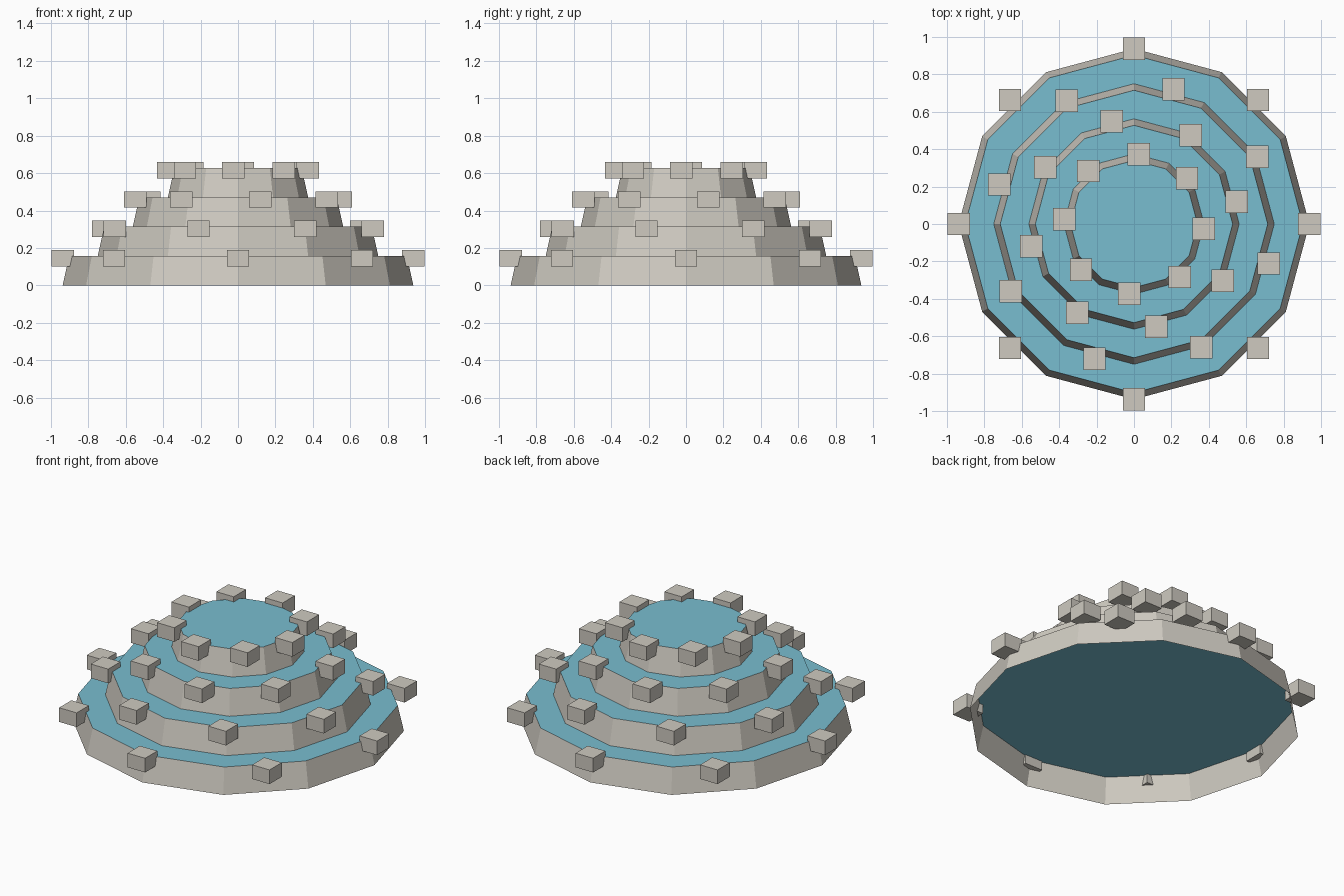
import bpy, bmesh
from math import cos, sin, pi

cube = bpy.data.objects.get("Cube")
if cube:
    bpy.data.objects.remove(cube, do_unlink=True)


def material(name, rgb):
    mat = bpy.data.materials.new(name)
    mat.use_nodes = True
    mat.diffuse_color = (*rgb, 1)
    mat.node_tree.nodes["Principled BSDF"].inputs["Base Color"].default_value = (*rgb, 1)
    return mat


stone = material("pale_stone", (0.62, 0.59, 0.53))
water = material("pool_water", (0.19, 0.51, 0.63))


def add_object(name, bm, *mats):
    bmesh.ops.recalc_face_normals(bm, faces=bm.faces)
    mesh = bpy.data.meshes.new(name)
    bm.to_mesh(mesh)
    bm.free()
    for mat in mats:
        mesh.materials.append(mat)
    obj = bpy.data.objects.new(name, mesh)
    bpy.context.collection.objects.link(obj)
    return obj


SIDES = 12
RISE = 0.157
ROCKS = 8


def add_tier(name, radius, base):
    """Tapered stone wall, open below, closed by a water surface."""
    bm = bmesh.new()

    def ring(r, z):
        return [bm.verts.new((r * cos(2 * pi * i / SIDES), r * sin(2 * pi * i / SIDES), z))
                for i in range(SIDES)]

    low, high = ring(radius, base), ring(radius - 0.035, base + RISE)
    for i in range(SIDES):
        j = (i + 1) % SIDES
        bm.faces.new((low[i], low[j], high[j], high[i]))
    pool = bm.faces.new(high)
    pool.material_index = 1
    add_object(name, bm, stone, water)


def add_rock(name, x, y, z):
    bm = bmesh.new()
    bmesh.ops.create_cube(bm, size=1)
    bmesh.ops.scale(bm, vec=(0.12, 0.12, 0.088), verts=bm.verts)
    add_object(name, bm, stone).location = (x, y, z)


# Four stacked pools, each rim carrying a ring of blocks turned further round
for tier in range(4):
    radius = 0.9375 - 0.1875 * tier
    base = RISE * tier
    add_tier(f"pool_tier_{tier + 1}", radius, base)
    for k in range(ROCKS):
        angle = 0.5 * tier + 2 * pi * k / ROCKS
        add_rock(f"rim_block_{tier + 1}_{k + 1}",
                 radius * cos(angle), radius * sin(angle), base + RISE - 0.012)
